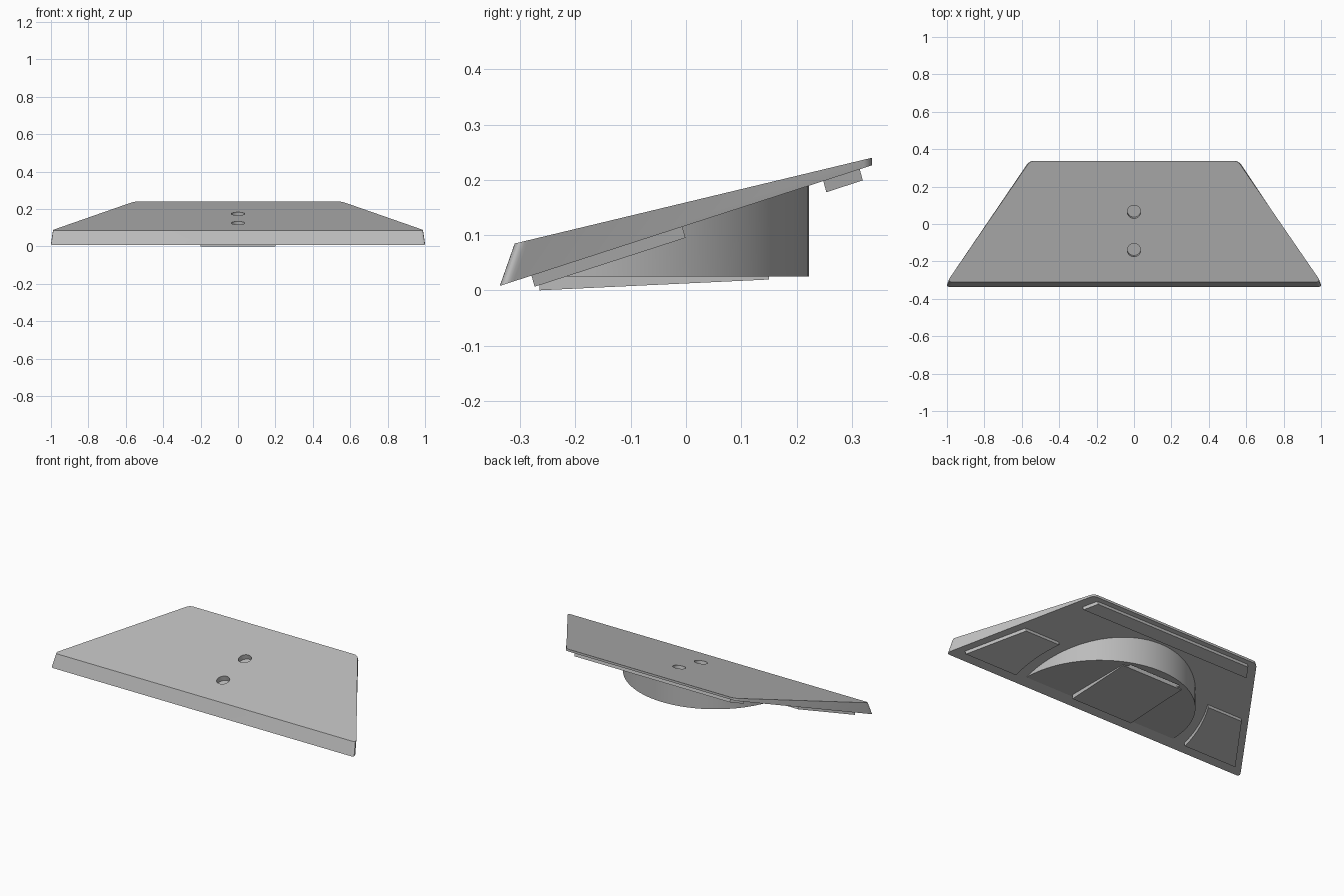
import bpy, bmesh, math
from mathutils import Vector

old = bpy.data.objects.get("Cube")
if old:
    bpy.data.objects.remove(old, do_unlink=True)

grey = bpy.data.materials.new("mid grey")
grey.use_nodes = True
COLOUR = (0.5, 0.5, 0.5, 1)
grey.diffuse_color = COLOUR
grey.node_tree.nodes["Principled BSDF"].inputs["Base Color"].default_value = COLOUR


def top_z(y):
    return 0.24 + 0.24 * (y - 0.337)


def under_z(y):
    return 0.008 + 0.324 * (y + 0.337)


def loft(name, bottom, top):
    """Solid between two matching loops of points."""
    bm = bmesh.new()
    lo = [bm.verts.new(p) for p in bottom]
    hi = [bm.verts.new(p) for p in top]
    n = len(lo)
    bm.faces.new(lo)
    bm.faces.new(hi)
    for i in range(n):
        j = (i + 1) % n
        bm.faces.new((lo[i], lo[j], hi[j], hi[i]))
    bmesh.ops.recalc_face_normals(bm, faces=bm.faces)
    mesh = bpy.data.meshes.new(name)
    bm.to_mesh(mesh)
    bm.free()
    mesh.materials.append(grey)
    obj = bpy.data.objects.new(name, mesh)
    bpy.context.collection.objects.link(obj)
    return obj


def finish(obj, cutters=()):
    """Cut the pockets, then smooth the curved walls."""
    bpy.ops.object.select_all(action='DESELECT')
    bpy.context.view_layer.objects.active = obj
    obj.select_set(True)
    for cutter in cutters:
        mod = obj.modifiers.new("pocket", 'BOOLEAN')
        mod.operation = 'DIFFERENCE'
        mod.solver = 'EXACT'
        mod.object = cutter
        bpy.ops.object.modifier_apply(modifier=mod.name)
        bpy.data.objects.remove(cutter, do_unlink=True)
    bpy.ops.object.shade_smooth_by_angle(angle=math.radians(25))


def rounded(corner, before, after, r, steps=8):
    """Points of a rounded corner."""
    c, a, b = Vector(corner), Vector(before), Vector(after)
    p, q = c + (a - c).normalized() * r, c + (b - c).normalized() * r
    ts = [i / steps for i in range(steps + 1)]
    return [p * (1 - t) ** 2 + c * 2 * t * (1 - t) + q * t * t for t in ts]


def plate_loop(front, back, height):
    half = rounded(front, (0, front[1]), back, 0.03)
    half += rounded(back, front, (0, back[1]), 0.025)
    flat = [(p.x, p.y) for p in half] + [(-p.x, p.y) for p in reversed(half)]
    return [(x, y, height(y)) for x, y in flat]


# Sloping trapezoid plate with two round blind holes
plate = loft("plate",
             plate_loop((1.011, -0.337), (0.56, 0.337), under_z),
             plate_loop((1.0, -0.31), (0.555, 0.337), top_z))
normal = Vector((0, -0.24, 1)).normalized()
drills = []
for y in (0.065, -0.14):
    bpy.ops.mesh.primitive_cylinder_add(
        vertices=48, radius=0.036, depth=0.06, location=(0, y, top_z(y)),
        rotation=normal.to_track_quat('Z', 'Y').to_euler())
    bpy.context.object.data.materials.append(grey)
    bpy.context.object.hide_render = True
    drills.append(bpy.context.object)
finish(plate, drills)

# Half-round wedge under the plate, with a narrow slot in its base
CY, R, BASE = -0.28, 0.503, 0.025
arc = [(R * math.cos(math.pi * i / 64), CY + R * math.sin(math.pi * i / 64))
       for i in range(65)]
support = loft("support_wedge",
               [(x, y, BASE) for x, y in arc],
               [(x, y, under_z(y) + 0.003) for x, y in arc])
slot_shape = [(-0.17, 0.15), (0.17, 0.15), (0.17, 0.172), (-0.17, 0.172)]
slot = loft("slot_cutter", [(x, y, 0) for x, y in slot_shape],
            [(x, y, BASE + 0.025) for x, y in slot_shape])
slot.hide_render = True
finish(support, [slot])

# Tapered foot that levels the base
foot_shape = [(-0.2, -0.265), (0.2, -0.265), (0.2, 0.15), (-0.2, 0.15)]
foot = loft("foot",
            [(x, y, 0.047 * (y + 0.265)) for x, y in foot_shape],
            [(x, y, BASE + 0.001) for x, y in foot_shape])


def pad(name, shape):
    """Thin pad hanging from the sloping underside."""
    finish(loft(name, [(x, y + 0.006, under_z(y) - 0.02) for x, y in shape],
                [(x, y, under_z(y) + 0.002) for x, y in shape]))


# Side pads, each with an inner edge concentric with the wedge
for side, label in ((1, "left"), (-1, "right")):
    inner = [(0.58 * math.cos(a), CY + 0.58 * math.sin(a))
             for a in (math.asin(0.273 / 0.58) * i / 12 for i in range(13))]
    shape = [(0.74, -0.007), (0.925, CY)] + inner
    pad(label + "_pad", [(side * x, y) for x, y in shape])

# Long pad along the back edge
pad("back_pad", [(-0.56, 0.248), (0.56, 0.248), (0.515, 0.314), (-0.515, 0.314)])
